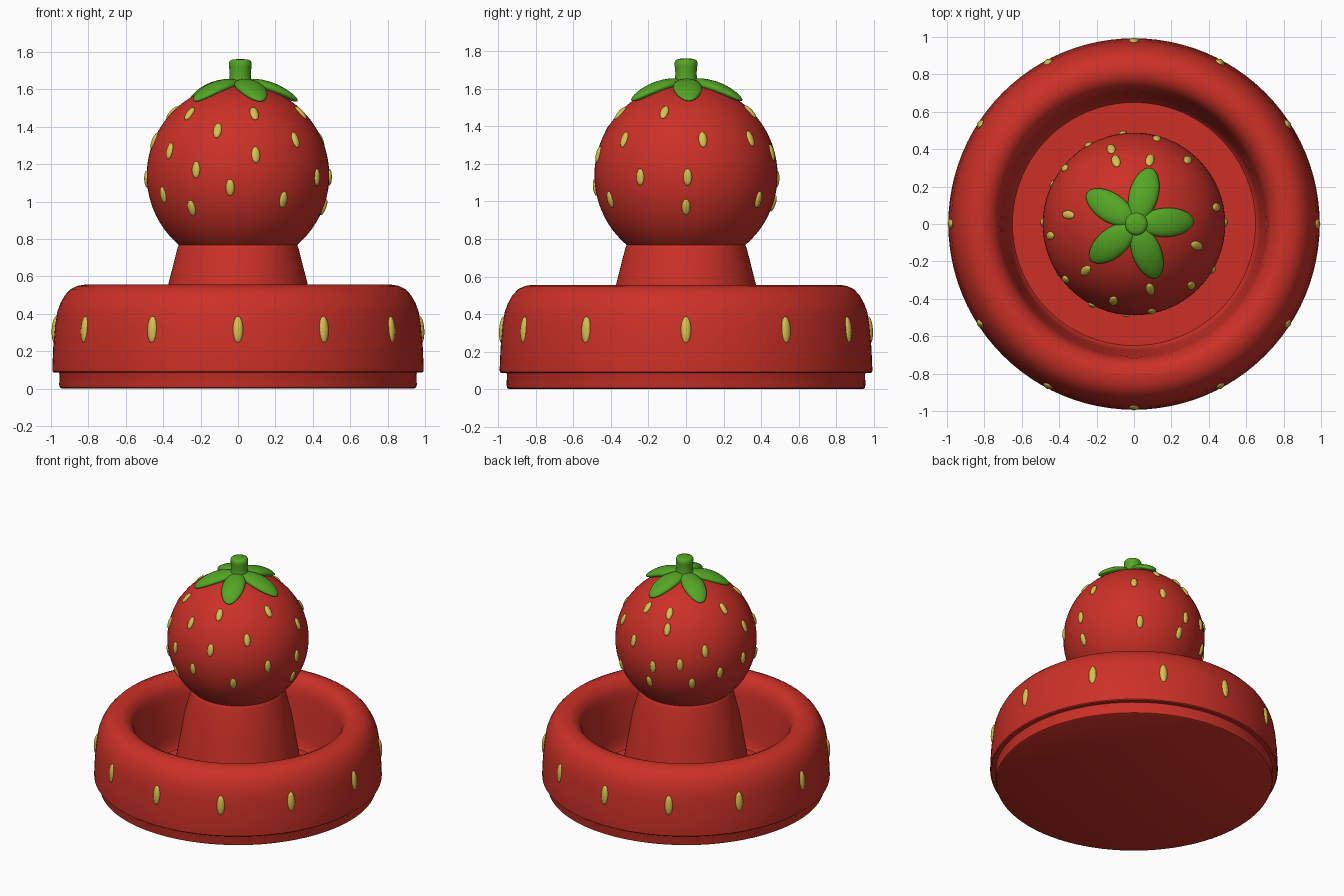
import bpy, bmesh, math
from mathutils import Vector, Matrix

if "Cube" in bpy.data.objects:
    bpy.data.objects.remove(bpy.data.objects["Cube"])


def material(name, rgb):
    m = bpy.data.materials.new(name)
    m.diffuse_color = (*rgb, 1)
    m.use_nodes = True
    m.node_tree.nodes["Principled BSDF"].inputs["Base Color"].default_value = m.diffuse_color
    return m


RED = material("berry red", (0.60, 0.030, 0.020))
GREEN = material("leaf green", (0.09, 0.38, 0.018))
YELLOW = material("seed yellow", (0.68, 0.53, 0.08))


def finish(bm, name, mat, angle=40):
    bmesh.ops.recalc_face_normals(bm, faces=bm.faces)
    me = bpy.data.meshes.new(name)
    bm.to_mesh(me)
    bm.free()
    ob = bpy.data.objects.new(name, me)
    bpy.context.collection.objects.link(ob)
    me.materials.append(mat)
    bpy.ops.object.select_all(action='DESELECT')
    ob.select_set(True)
    bpy.context.view_layer.objects.active = ob
    bpy.ops.object.shade_smooth_by_angle(angle=math.radians(angle))
    return ob


def lathe(name, profile, mat, center=(0, 0), steps=96):
    """Spin (radius, z) points round a vertical axis; radius 0 closes the ends."""
    bm = bmesh.new()
    vs = [bm.verts.new((r, 0, z)) for r, z in profile]
    es = [bm.edges.new(p) for p in zip(vs, vs[1:])]
    bmesh.ops.spin(bm, geom=vs + es, cent=(0, 0, 0), axis=(0, 0, 1),
                   angle=2 * math.pi, steps=steps)
    bmesh.ops.remove_doubles(bm, verts=bm.verts, dist=1e-4)
    bmesh.ops.translate(bm, verts=bm.verts, vec=(*center, 0))
    return finish(bm, name, mat)


def seeds(name, spots, size):
    """Ellipsoids at (position, outward normal), long axis up the surface."""
    bm = bmesh.new()
    for pos, n in spots:
        n = n.normalized()
        side = Vector((0, 0, 1)).cross(n).normalized()
        up = n.cross(side)
        rot = Matrix((side, n, up)).transposed().to_4x4()
        bmesh.ops.create_uvsphere(
            bm, u_segments=16, v_segments=10, radius=1,
            matrix=Matrix.Translation(pos) @ rot @ Matrix.Diagonal((*size, 1)))
    return finish(bm, name, YELLOW, 180)


# stepped foot and rounded bowl
lathe("bowl", [
    (0, 0), (0.94, 0), (0.952, 0.006), (0.956, 0.02), (0.954, 0.078), (0.958, 0.086),
    (0.985, 0.086), (0.992, 0.092), (0.993, 0.105), (0.988, 0.22), (0.978, 0.34),
    (0.966, 0.41), (0.950, 0.455), (0.925, 0.50), (0.895, 0.532), (0.86, 0.549),
    (0.82, 0.556), (0.79, 0.552), (0.76, 0.537), (0.735, 0.51), (0.718, 0.475),
    (0.708, 0.42), (0.695, 0.30), (0.675, 0.15), (0.665, 0.08), (0.65, 0.06),
    (0, 0.06)], RED)

# tapered pedestal with a collar at its foot
lathe("pedestal", [
    (0, 0.05), (0.47, 0.05), (0.473, 0.11), (0.465, 0.13), (0.45, 0.14), (0.44, 0.15),
    (0.435, 0.18), (0.372, 0.56), (0.325, 0.745), (0.318, 0.765), (0.305, 0.78),
    (0.285, 0.785), (0, 0.785)], RED)

# round berry knob
CZ, R = 1.14, 0.488
bm = bmesh.new()
bmesh.ops.create_uvsphere(bm, u_segments=64, v_segments=40, radius=R,
                          matrix=Matrix.Translation((0, 0, CZ)))
finish(bm, "berry", RED, 180)

# seeds round the bowl
ring = []
for deg in (0, 28, 57, 90, 123, 152, 180, 208, 237, 270, 303, 332):
    a = math.radians(deg)
    n = Vector((math.sin(a), -math.cos(a), 0.06))
    ring.append((Vector((n.x * 0.976, n.y * 0.976, 0.315)), n))
seeds("bowl_seeds", ring, (0.028, 0.02, 0.072))

# seeds on the berry: (direction in degrees, height)
spots = [(224, 1.47), (284, 1.47), (341, 1.475), (76, 1.478), (106, 1.48), (172, 1.475),
         (255, 1.38), (313, 1.33), (11.5, 1.33), (50, 1.335), (107, 1.39), (188, 1.325),
         (219, 1.27), (281.5, 1.25), (75, 1.26), (141, 1.25),
         (242.6, 1.17), (330, 1.13), (1, 1.13), (97, 1.12), (120, 1.16), (179, 1.12),
         (265, 1.075), (213, 1.035), (301, 1.01), (0, 0.97), (55, 1.01), (237, 0.965),
         (154, 1.07), (130, 1.01), (92, 0.99)]
dots = []
for deg, z in spots:
    a, dz = math.radians(deg), z - CZ
    r = math.sqrt(R * R - dz * dz)
    n = Vector((r * math.cos(a), r * math.sin(a), dz))
    dots.append((n + Vector((0, 0, CZ)), n))
seeds("berry_seeds", dots, (0.023, 0.014, 0.045))

# five drooping leaves
bm = bmesh.new()
for i in range(5):
    made = bmesh.ops.create_uvsphere(bm, u_segments=24, v_segments=16, radius=1,
                                     matrix=Matrix.Rotation(math.pi / 2, 4, 'Y'))
    turn = Matrix.Rotation(math.radians(3 + 72 * i), 3, 'Z')
    for v in made["verts"]:
        t, w, h = v.co
        rad = 0.155 + 0.155 * t
        width = 0.078 * (1 - 0.12 * t * t + 0.08 * t)
        v.co = turn @ Vector((rad, w * width, 1.632 - 0.95 * rad * rad + 0.034 * h))
        v.co.x += 0.01
finish(bm, "leaves", GREEN, 180)

# stalk, slightly wider at its top
lathe("stalk", [(0, 1.58), (0.075, 1.60), (0.06, 1.65), (0.056, 1.68), (0.06, 1.72),
                (0.061, 1.742), (0.054, 1.754), (0.04, 1.76), (0, 1.762)],
      GREEN, (0.012, 0), 32)
